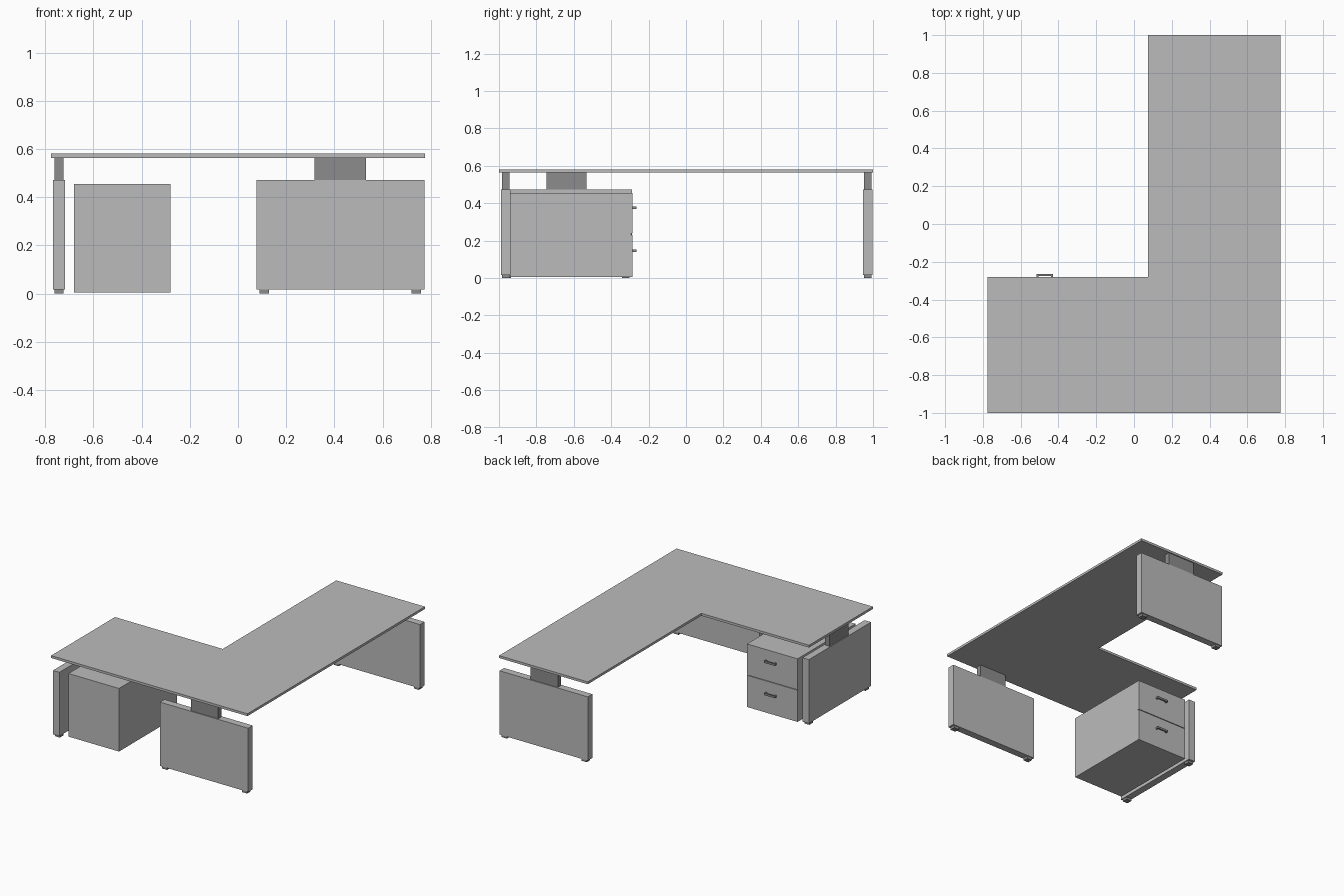
import bpy
import bmesh

cube = bpy.data.objects.get("Cube")
if cube:
    bpy.data.objects.remove(cube, do_unlink=True)


def material(name, value):
    mat = bpy.data.materials.new(name)
    mat.use_nodes = True
    color = (value, value, value, 1)
    mat.diffuse_color = color
    mat.node_tree.nodes["Principled BSDF"].inputs["Base Color"].default_value = color
    return mat


GREY = material("light grey", 0.5)
DARK = material("dark grey", 0.265)


def finish(name, bm, mat):
    bmesh.ops.recalc_face_normals(bm, faces=bm.faces)
    mesh = bpy.data.meshes.new(name)
    bm.to_mesh(mesh)
    bm.free()
    mesh.materials.append(mat)
    obj = bpy.data.objects.new(name, mesh)
    bpy.context.collection.objects.link(obj)
    return obj


def box(name, x, y, z, mat):
    """Box from (min, max) ranges along each axis."""
    bm = bmesh.new()
    bmesh.ops.create_cube(bm, size=1)
    for v in bm.verts:
        v.co = [r[0] if c < 0 else r[1] for c, r in zip(v.co, (x, y, z))]
    return finish(name, bm, mat)


# L-shaped desktop
TOP_LOW, TOP_HIGH = 0.563, 0.58
outline = [(-0.775, -1), (0.775, -1), (0.775, 1), (0.075, 1), (0.075, -0.28), (-0.775, -0.28)]
bm = bmesh.new()
face = bm.faces.new([bm.verts.new((x, y, TOP_LOW)) for x, y in outline])
extruded = bmesh.ops.extrude_face_region(bm, geom=[face])["geom"]
bmesh.ops.translate(bm, vec=(0, 0, TOP_HIGH - TOP_LOW),
                    verts=[v for v in extruded if isinstance(v, bmesh.types.BMVert)])
finish("desktop", bm, GREY)


def leg(name, span, thick, along_x):
    """Panel leg with a column up to the desktop and two feet."""
    def part(suffix, along, across, z, mat):
        x, y = (along, across) if along_x else (across, along)
        box(f"{name}_{suffix}", x, y, z, mat)

    part("panel", span, thick, (0.017, 0.472), GREY)
    mid = (span[0] + span[1]) / 2
    inner = (thick[0] + 0.006, thick[1] - 0.006)
    part("column", (mid - 0.107, mid + 0.107), inner, (0.46, TOP_LOW), DARK)
    for i, start in enumerate((span[0] + 0.013, span[1] - 0.053)):
        part(f"foot_{i + 1}", (start, start + 0.04), inner, (0, 0.019), DARK)


leg("front_leg", (0.076, 0.773), (-0.989, -0.938), True)
leg("back_leg", (0.076, 0.773), (0.947, 0.998), True)
leg("side_leg", (-0.989, -0.288), (-0.768, -0.717), False)

# Drawer cabinet, with its drawers facing the back
X = (-0.68, -0.281)
FACE = -0.286
box("cabinet_body", X, (-0.94, FACE - 0.01), (0.005, 0.455), GREY)
box("drawer_gap", X, (FACE - 0.012, FACE - 0.006), (0.228, 0.24), DARK)
for name, low, high, grip in (("lower", 0.005, 0.231, 0.145), ("upper", 0.237, 0.455, 0.375)):
    box(f"{name}_drawer_front", X, (FACE - 0.01, FACE), (low, high), GREY)
    z = (grip - 0.007, grip + 0.007)
    box(f"{name}_handle_bar", (-0.515, -0.43), (FACE + 0.012, FACE + 0.021), z, DARK)
    for i, x in enumerate((-0.515, -0.439)):
        box(f"{name}_handle_post_{i + 1}", (x, x + 0.009), (FACE, FACE + 0.013), z, DARK)
